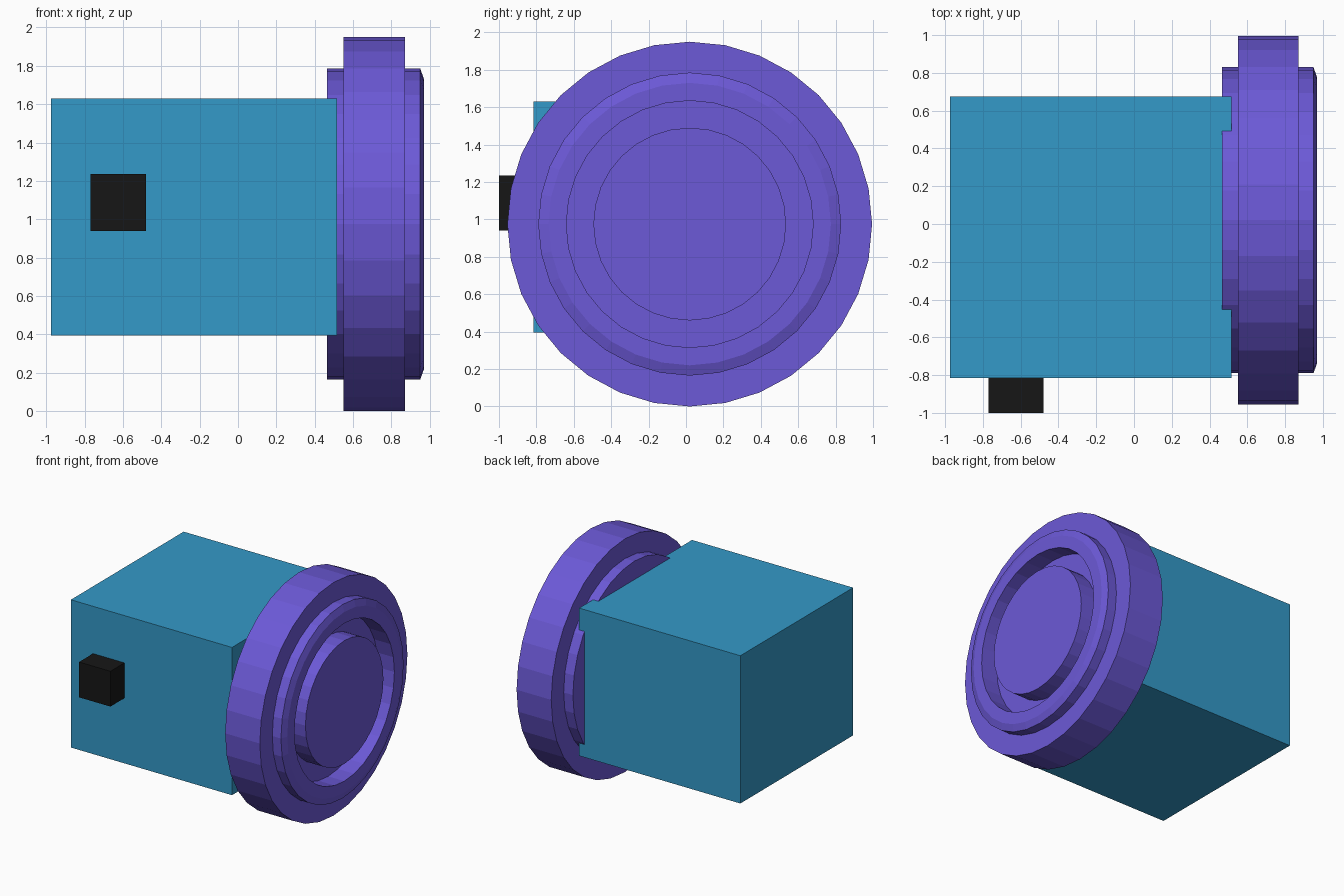
import bpy, bmesh, math

if "Cube" in bpy.data.objects:
    bpy.data.objects.remove(bpy.data.objects["Cube"])


def paint(obj, name, rgb):
    mat = bpy.data.materials.get(name) or bpy.data.materials.new(name)
    mat.diffuse_color = (*rgb, 1)
    mat.use_nodes = True
    mat.node_tree.nodes["Principled BSDF"].inputs["Base Color"].default_value = mat.diffuse_color
    obj.data.materials.append(mat)


def add_object(name, bm):
    bmesh.ops.recalc_face_normals(bm, faces=bm.faces)
    mesh = bpy.data.meshes.new(name)
    bm.to_mesh(mesh)
    bm.free()
    obj = bpy.data.objects.new(name, mesh)
    bpy.context.collection.objects.link(obj)
    return obj


def box(name, lo, hi):
    bm = bmesh.new()
    bmesh.ops.create_cube(bm, size=1)
    for v in bm.verts:
        v.co = [a + (b - a) * (c + 0.5) for a, b, c in zip(lo, hi, v.co)]
    return add_object(name, bm)


def lathe_x(name, profile, cy, cz, sides=32):
    """Turn an (x, radius) profile around an axis along x, capping both ends."""
    bm = bmesh.new()
    rings = []
    for x, r in profile:
        angles = [2 * math.pi * i / sides for i in range(sides)]
        rings.append([bm.verts.new((x, cy + r * math.sin(a), cz + r * math.cos(a)))
                      for a in angles])
    for a, b in zip(rings, rings[1:]):
        for i in range(sides):
            j = (i + 1) % sides
            bm.faces.new((a[i], a[j], b[j], b[i]))
    bm.faces.new(rings[0])
    bm.faces.new(rings[-1])
    return add_object(name, bm)


BLUE = (0.034, 0.32, 0.58)
PURPLE = (0.15, 0.10, 0.68)
BLACK = (0.008, 0.008, 0.008)

# Main housing
body = box("body", (-0.975, -0.815, 0.395), (0.515, 0.675, 1.63))
paint(body, "blue", BLUE)

# Small side button
button = box("button", (-0.77, -1.0, 0.94), (-0.48, -0.80, 1.235))
paint(button, "black", BLACK)

# Round front: back collar, wide flange, bevelled lip, recess and raised hub
front = lathe_x("round_front", [
    (0.465, 0.81), (0.55, 0.81), (0.55, 0.975), (0.87, 0.975),
    (0.87, 0.81), (0.95, 0.81), (0.97, 0.755), (0.97, 0.66),
    (0.82, 0.66), (0.82, 0.515), (0.97, 0.515),
], 0.02, 0.975)
paint(front, "purple", PURPLE)
